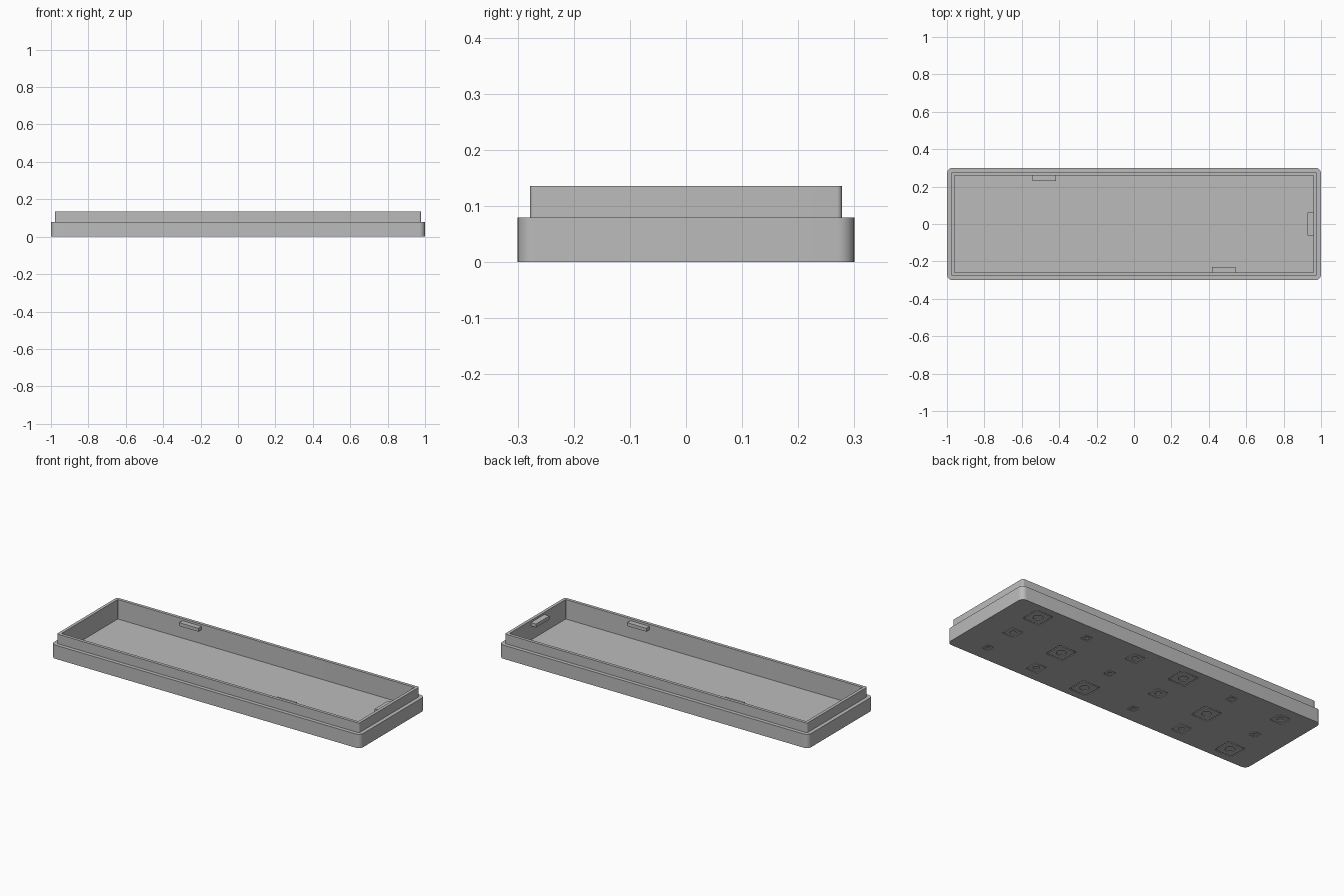
import bpy, bmesh, math

old = bpy.data.objects.get("Cube")
if old:
    bpy.data.objects.remove(old, do_unlink=True)

grey = bpy.data.materials.new("plain grey")
grey.use_nodes = True
colour = (0.5, 0.5, 0.5, 1)
grey.diffuse_color = colour
grey.node_tree.nodes["Principled BSDF"].inputs["Base Color"].default_value = colour


def make_object(name, bm):
    bmesh.ops.recalc_face_normals(bm, faces=bm.faces)
    mesh = bpy.data.meshes.new(name)
    bm.to_mesh(mesh)
    bm.free()
    mesh.materials.append(grey)
    obj = bpy.data.objects.new(name, mesh)
    bpy.context.collection.objects.link(obj)
    return obj


def rounded_ring(bm, half_x, half_y, radius, z, steps=8):
    ring = []
    for corner, (sx, sy) in enumerate([(1, 1), (-1, 1), (-1, -1), (1, -1)]):
        for i in range(steps + 1):
            a = math.pi / 2 * (corner + i / steps)
            ring.append(bm.verts.new((sx * (half_x - radius) + radius * math.cos(a),
                                      sy * (half_y - radius) + radius * math.sin(a), z)))
    return ring


def loft(bm, rings, closed=False):
    pairs = list(zip(rings, rings[1:]))
    if closed:
        pairs.append((rings[-1], rings[0]))
    for a, b in pairs:
        n = len(a)
        for i in range(n):
            j = (i + 1) % n
            bm.faces.new((a[i], a[j], b[j], b[i]))


# Tray: base wall, step, raised rim and hollow inside
bm = bmesh.new()
sections = [(1.0, 0.3, 0.03, 0), (1.0, 0.3, 0.03, 0.08),
            (0.978, 0.278, 0.009, 0.08), (0.978, 0.278, 0.009, 0.136),
            (0.96, 0.26, 0.002, 0.136), (0.96, 0.26, 0.002, 0.022)]
rings = [rounded_ring(bm, *s) for s in sections]
loft(bm, rings)
bm.faces.new(rings[0])
bm.faces.new(rings[-1])
tray = make_object("tray", bm)

# Shallow grooves under the tray: plain frames with a small disc, in three sizes
bm = bmesh.new()
depth = 0.004
for col in range(6):
    for row in range(3):
        x, y = 0.81 - 0.324 * col, 0.2 - 0.2 * row
        half = (0.057, 0.038, 0.023)[(row - col) % 3]
        before = set(bm.verts)
        loft(bm, [rounded_ring(bm, half * k, half * k, half * 0.15, z, 2)
                  for k, z in ((1, -depth), (1, depth), (0.9, depth), (0.9, -depth))], True)
        bmesh.ops.create_cone(bm, cap_ends=True, segments=16, radius1=half * 0.45,
                              radius2=half * 0.45, depth=depth * 2)
        bmesh.ops.translate(bm, verts=[v for v in bm.verts if v not in before], vec=(x, y, 0))
cutter = make_object("groove_cutter", bm)
cutter.hide_render = True

cut = tray.modifiers.new("grooves", "BOOLEAN")
cut.operation = "DIFFERENCE"
cut.solver = "EXACT"
cut.object = cutter
bpy.context.view_layer.objects.active = tray
tray.select_set(True)
bpy.ops.object.modifier_apply(modifier=cut.name)
bpy.data.objects.remove(cutter, do_unlink=True)
bpy.ops.object.shade_smooth_by_angle(angle=math.radians(30))

# Snap catches on the inside of the rim
for name, x, y, sx, sy in [("back_catch", -0.48, 0.247, 0.124, 0.034),
                           ("front_catch", 0.48, -0.247, 0.124, 0.034),
                           ("left_catch", 0.945, 0, 0.036, 0.124)]:
    bm = bmesh.new()
    bmesh.ops.create_cube(bm, size=1)
    bmesh.ops.scale(bm, verts=bm.verts, vec=(sx, sy, 0.02))
    bmesh.ops.translate(bm, verts=bm.verts, vec=(x, y, 0.114))
    make_object(name, bm)
